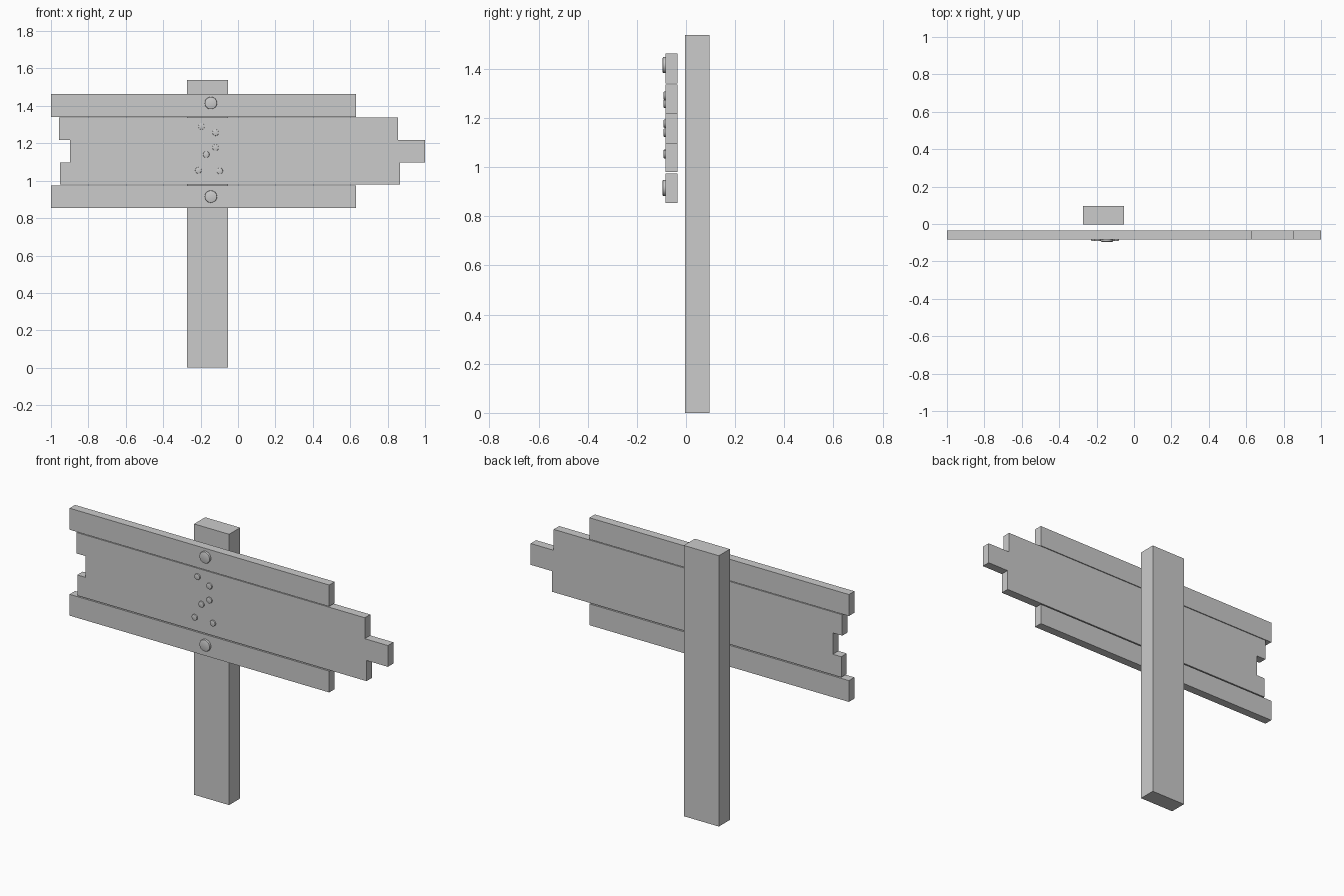
import bpy, bmesh, math
from mathutils import Matrix

if "Cube" in bpy.data.objects:
    bpy.data.objects.remove(bpy.data.objects["Cube"])


def add_mesh(name, bm):
    mesh = bpy.data.meshes.new(name)
    bm.to_mesh(mesh)
    bm.free()
    obj = bpy.data.objects.new(name, mesh)
    bpy.context.collection.objects.link(obj)
    return obj


def box(name, x0, x1, y0, y1, z0, z1):
    bm = bmesh.new()
    bmesh.ops.create_cube(bm, size=1)
    for v in bm.verts:
        v.co.x = x1 if v.co.x > 0 else x0
        v.co.y = y1 if v.co.y > 0 else y0
        v.co.z = z1 if v.co.z > 0 else z0
    return add_mesh(name, bm)


BOARD_FRONT, BOARD_BACK = -0.083, -0.034


def nail(name, x, z, radius, height):
    # Round head facing -y, slightly sunk into the board, chamfered at the rim
    sink = 0.004
    bm = bmesh.new()
    depth = height + sink
    bmesh.ops.create_cone(
        bm, cap_ends=True, segments=24, radius1=radius, radius2=radius, depth=depth,
        matrix=Matrix.Translation((x, BOARD_FRONT + sink - depth / 2, z))
        @ Matrix.Rotation(math.pi / 2, 4, 'X'))
    y_front = min(v.co.y for v in bm.verts)
    rim = [e for e in bm.edges if all(abs(v.co.y - y_front) < 1e-5 for v in e.verts)]
    bmesh.ops.bevel(bm, geom=rim, offset=height * 0.35, segments=2,
                    profile=0.5, affect='EDGES')
    obj = add_mesh(name, bm)
    bpy.context.view_layer.objects.active = obj
    obj.select_set(True)
    bpy.ops.object.shade_smooth_by_angle(angle=math.radians(30))
    obj.select_set(False)


# Upright post
box("post", -0.273, -0.053, -0.004, 0.095, 0, 1.538)

# Boards, top to bottom: x range, z range
boards = [
    (-1.0, 0.631, 1.341, 1.463),
    (-0.958, 0.855, 1.218, 1.337),
    (-0.899, 1.0, 1.097, 1.218),
    (-0.952, 0.866, 0.98, 1.097),
    (-1.0, 0.631, 0.853, 0.974),
]
for i, (x0, x1, z0, z1) in enumerate(boards, 1):
    box(f"board_{i}", x0, x1, BOARD_FRONT, BOARD_BACK, z0, z1)

# Large nail heads on the outer boards
for i, z in enumerate((1.415, 0.915), 1):
    nail(f"large_nail_{i}", -0.145, z, 0.033, 0.012)

# Small nail heads on the middle boards
small = [(-0.195, 1.29), (-0.12, 1.257), (-0.12, 1.177),
         (-0.17, 1.14), (-0.212, 1.055), (-0.098, 1.052)]
for i, (x, z) in enumerate(small, 1):
    nail(f"small_nail_{i}", x, z, 0.017, 0.008)
